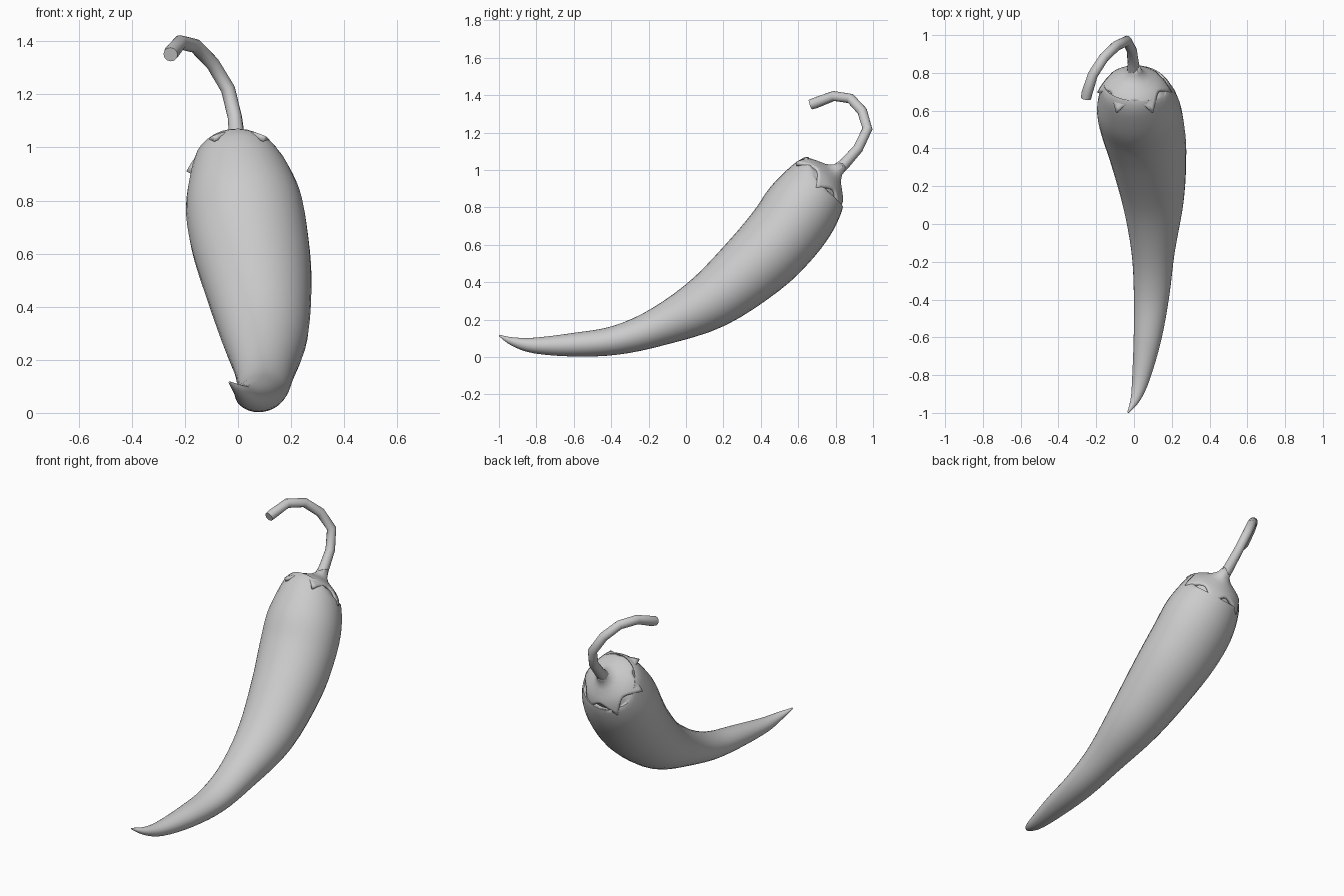
import bpy, bmesh, math
from mathutils import Vector

if "Cube" in bpy.data.objects:
    bpy.data.objects.remove(bpy.data.objects["Cube"])

# Calyx frame: centre of the shoulder and the direction the stem leaves
CENTRE = Vector((0.003, 0.708, 0.918))
AXIS = Vector((0, 0.78, 0.63)).normalized()
SIDE = Vector((1, 0, 0))
UP = SIDE.cross(AXIS) * -1


def finish(name, bm, angle=50):
    bmesh.ops.recalc_face_normals(bm, faces=bm.faces)
    me = bpy.data.meshes.new(name)
    bm.to_mesh(me)
    bm.free()
    ob = bpy.data.objects.new(name, me)
    bpy.context.collection.objects.link(ob)
    bpy.ops.object.select_all(action='DESELECT')
    ob.select_set(True)
    bpy.context.view_layer.objects.active = ob
    bpy.ops.object.shade_smooth_by_angle(angle=math.radians(angle))
    return ob


def catmull(rows, steps):
    """Smoothly resample rows of numbers."""
    rows = [Vector(r) for r in rows]
    out = []
    for i in range(len(rows) - 1):
        p1, p2 = rows[i], rows[i + 1]
        p0, p3 = rows[max(i - 1, 0)], rows[min(i + 2, len(rows) - 1)]
        for k in range(steps):
            t = k / steps
            out.append(0.5 * (2 * p1 + (p2 - p0) * t + (2 * p0 - 5 * p1 + 4 * p2 - p3) * t * t
                              + (3 * p1 - p0 - 3 * p2 + p3) * t ** 3))
    return out + [rows[-1]]


def sweep(name, rows, sides, angle=50):
    """Rows are x, y, z, radius across, radius up."""
    bm = bmesh.new()
    pts = [Vector(r[:3]) for r in rows]
    rings = []
    for i, r in enumerate(rows):
        t = (pts[min(i + 1, len(pts) - 1)] - pts[max(i - 1, 0)]).normalized()
        u = (SIDE - SIDE.dot(t) * t).normalized()
        v = t.cross(u)
        rings.append([bm.verts.new(pts[i] + u * r[3] * math.cos(a) + v * r[4] * math.sin(a))
                      for a in (2 * math.pi * k / sides for k in range(sides))])
    for a, b in zip(rings, rings[1:]):
        for k in range(sides):
            n = (k + 1) % sides
            bm.faces.new((a[k], a[n], b[n], b[k]))
    bm.faces.new(rings[0])
    bm.faces.new(rings[-1])
    return finish(name, bm, angle)


# Pepper body: curved sweep from tip to shoulder
body = [
    (-0.032, -0.998, 0.115, 0.004, 0.004),
    (0.008, -0.925, 0.083, 0.026, 0.023),
    (0.038, -0.81, 0.062, 0.048, 0.042),
    (0.072, -0.60, 0.066, 0.074, 0.063),
    (0.093, -0.375, 0.090, 0.094, 0.078),
    (0.101, -0.145, 0.163, 0.115, 0.104),
    (0.100, 0.13, 0.300, 0.165, 0.154),
    (0.073, 0.375, 0.500, 0.205, 0.191),
    (0.042, 0.525, 0.660, 0.222, 0.203),
    (0.020, 0.620, 0.795, 0.218, 0.204),
]
for h, r in ((-0.01, 0.178), (0.03, 0.15), (0.058, 0.11), (0.072, 0.06), (0.08, 0.005)):
    body.append((*(CENTRE + AXIS * h), r + 0.004, r - 0.002))
sweep("pepper_body", catmull(body, 4), 32)

# Calyx: six pointed star draped over the shoulder
PROFILE = [(0.024, 0.175), (0.03, 0.14), (0.06, 0.105), (0.10, 0.082),
           (0.13, 0.064), (0.155, 0.043), (0.18, 0.012), (0.20, -0.016)]


def height(r):
    for (r0, h0), (r1, h1) in zip(PROFILE, PROFILE[1:]):
        if r <= r1:
            return h0 + (h1 - h0) * (r - r0) / (r1 - r0)
    return PROFILE[-1][1]


bm = bmesh.new()
N, M = 72, 10
rings = []
for j in range(M + 1):
    ring = []
    for k in range(N):
        a = 2 * math.pi * k / N
        f = (k % 12) / 12
        s = min(f, 1 - f) * 2
        edge = 0.148 + 0.050 * (1 - s) ** 1.7
        r = 0.024 + (edge - 0.024) * j / M
        ring.append(bm.verts.new(CENTRE + AXIS * height(r)
                                 + (SIDE * math.cos(a) + UP * math.sin(a)) * r))
    rings.append(ring)
for a, b in zip(rings, rings[1:]):
    for k in range(N):
        n = (k + 1) % N
        bm.faces.new((a[k], a[n], b[n], b[k]))
calyx = finish("calyx", bm, 60)
solid = calyx.modifiers.new("thickness", 'SOLIDIFY')
solid.thickness = 0.022
solid.offset = -1

# Stem: hooked, with visible straight segments
path = [(0.0, 0.79, 0.985, 0.036), (-0.003, 0.845, 1.03, 0.030), (-0.012, 0.92, 1.115, 0.027),
        (-0.038, 0.970, 1.22, 0.027), (-0.095, 0.942, 1.315, 0.027), (-0.160, 0.880, 1.382, 0.027),
        (-0.218, 0.790, 1.396, 0.027), (-0.250, 0.69, 1.358, 0.029), (-0.254, 0.665, 1.350, 0.027)]
sweep("stem", [(*p, p[3]) for p in path], 12, 60)
